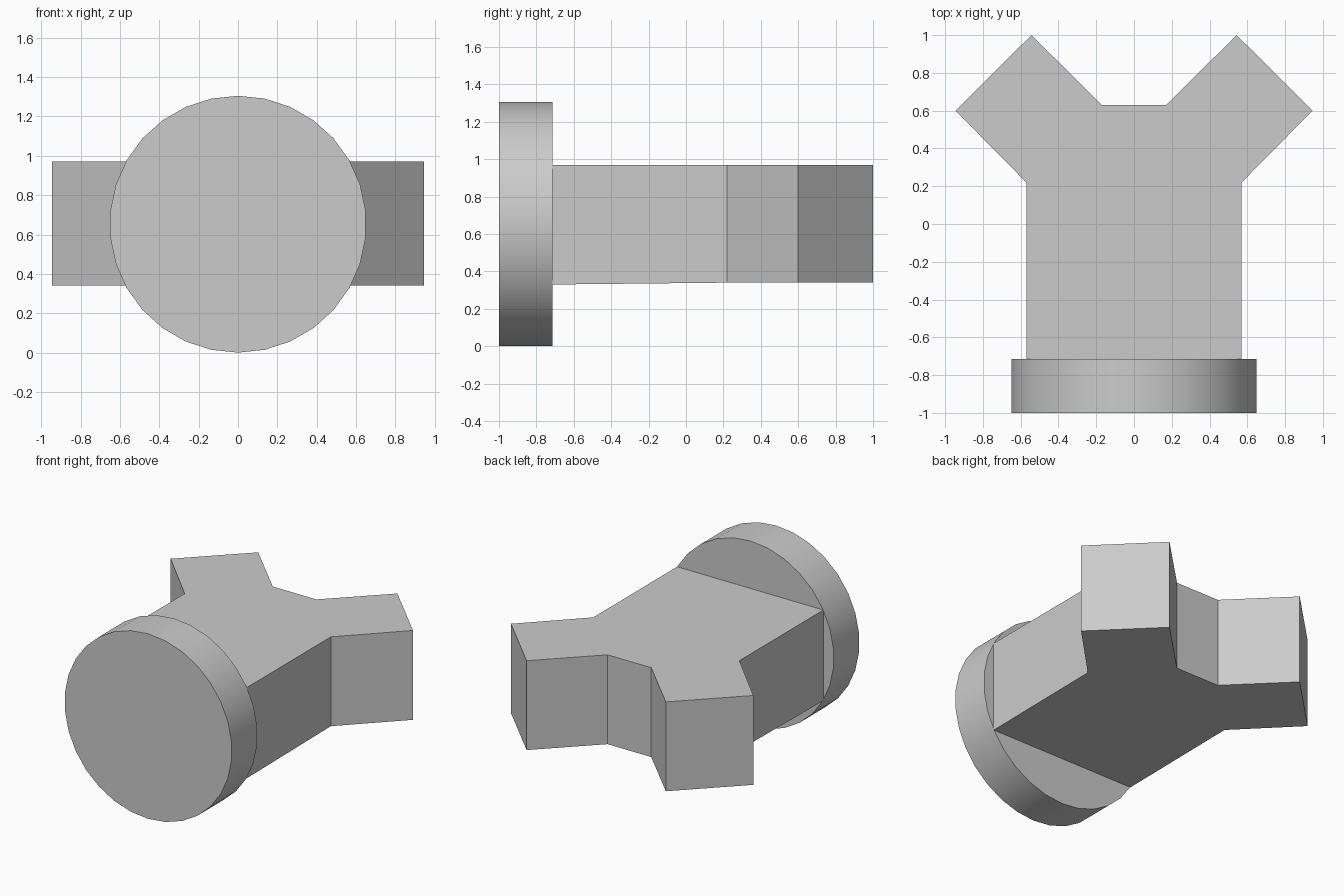
import bpy, bmesh, math
from mathutils import Matrix

cube = bpy.data.objects.get("Cube")
if cube:
    bpy.data.objects.remove(cube, do_unlink=True)

grey = bpy.data.materials.new("plain_grey")
grey.use_nodes = True
colour = (0.6, 0.6, 0.6, 1)
grey.diffuse_color = colour
grey.node_tree.nodes["Principled BSDF"].inputs["Base Color"].default_value = colour

FRONT, JOIN = -1.0, -0.715
RADIUS = 0.6525
BOTTOM, TOP = 0.34, 0.97


def add_object(name, bm):
    bmesh.ops.recalc_face_normals(bm, faces=bm.faces)
    mesh = bpy.data.meshes.new(name)
    bm.to_mesh(mesh)
    bm.free()
    mesh.materials.append(grey)
    obj = bpy.data.objects.new(name, mesh)
    bpy.context.collection.objects.link(obj)
    return obj


# Forked body: half outline mirrored across x, then extruded upward
half = [(0.57, JOIN), (0.57, 0.22), (0.945, 0.6), (0.543, 1.0), (0.17, 0.63)]
outline = half + [(-x, y) for x, y in reversed(half)]
bm = bmesh.new()
base = bm.faces.new([bm.verts.new((x, y, BOTTOM)) for x, y in outline])
extruded = bmesh.ops.extrude_face_region(bm, geom=[base])["geom"]
bmesh.ops.translate(bm, vec=(0, 0, TOP - BOTTOM),
                    verts=[g for g in extruded if isinstance(g, bmesh.types.BMVert)])
# The underside drops slightly where it meets the disc
for v in bm.verts:
    if v.co.y < JOIN + 0.01 and v.co.z < BOTTOM + 0.01:
        v.co.z -= 0.01
add_object("forked_body", bm)

# Round front disc, with a corner at the very top
bm = bmesh.new()
bmesh.ops.create_cone(bm, cap_ends=True, segments=30, radius1=RADIUS, radius2=RADIUS,
                      depth=JOIN - FRONT)
turn = Matrix.Rotation(math.pi / 2, 4, 'X')
bmesh.ops.transform(bm, verts=bm.verts,
                    matrix=Matrix.Translation((0, (FRONT + JOIN) / 2, RADIUS)) @ turn)
disc = add_object("front_disc", bm)

bpy.ops.object.select_all(action='DESELECT')
disc.select_set(True)
bpy.context.view_layer.objects.active = disc
bpy.ops.object.shade_smooth_by_angle(angle=math.radians(30))
